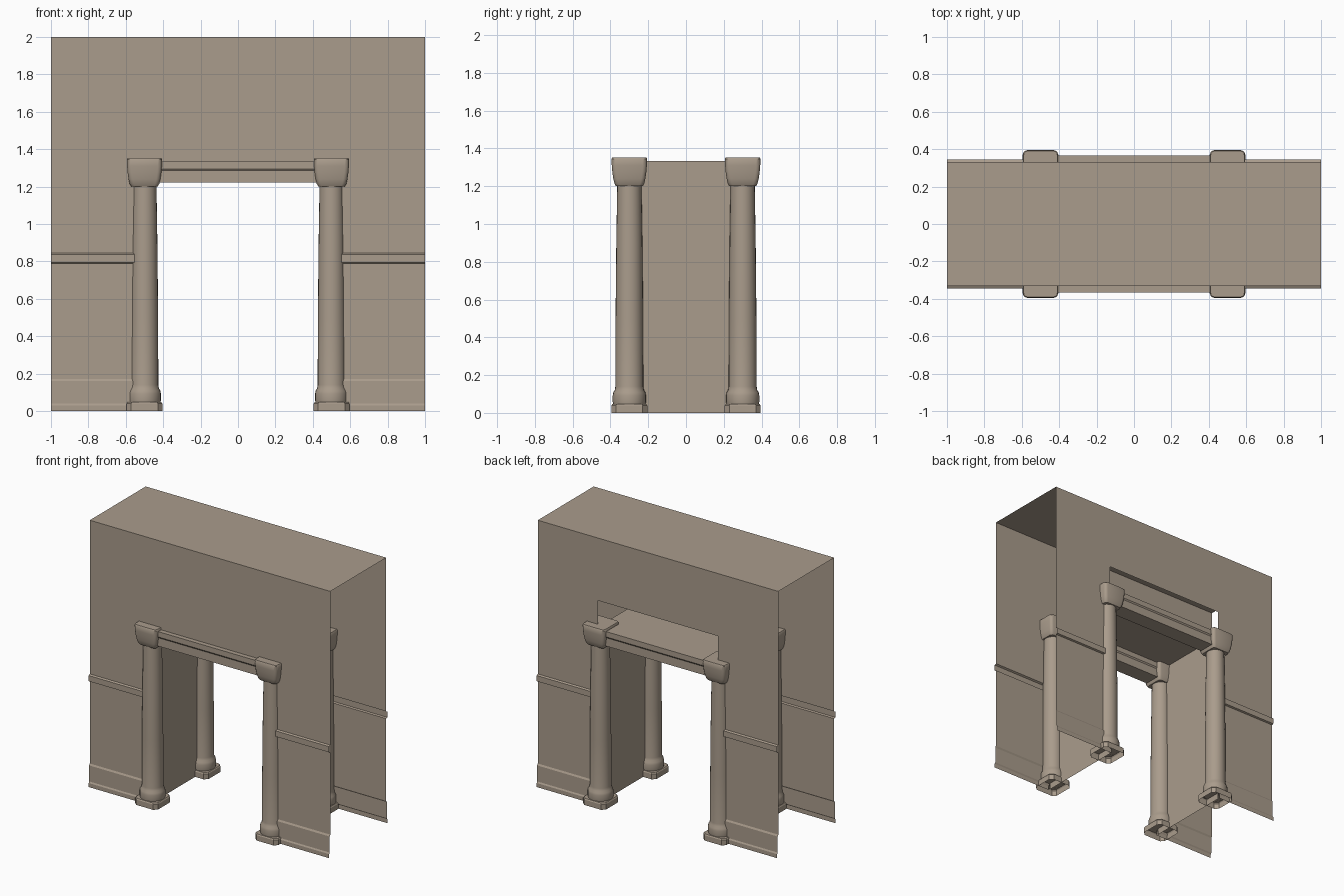
import bpy, bmesh, math

if "Cube" in bpy.data.objects:
    bpy.data.objects.remove(bpy.data.objects["Cube"])

stone = bpy.data.materials.new("warm_grey_stone")
stone.diffuse_color = (0.40, 0.332, 0.262, 1)
stone.use_nodes = True
stone.node_tree.nodes["Principled BSDF"].inputs["Base Color"].default_value = stone.diffuse_color


def make(name, verts, faces, smooth=False):
    me = bpy.data.meshes.new(name)
    me.from_pydata(verts, [], faces)
    bm = bmesh.new()
    bm.from_mesh(me)
    bmesh.ops.remove_doubles(bm, verts=bm.verts, dist=1e-5)
    bmesh.ops.recalc_face_normals(bm, faces=bm.faces)
    bm.to_mesh(me)
    bm.free()
    me.materials.append(stone)
    ob = bpy.data.objects.new(name, me)
    bpy.context.collection.objects.link(ob)
    if smooth:
        bpy.ops.object.select_all(action='DESELECT')
        ob.select_set(True)
        bpy.context.view_layer.objects.active = ob
        bpy.ops.object.shade_smooth_by_angle(angle=math.radians(35))
    return ob


def extrude_x(name, profile, x0, x1, closed=False):
    """Sweep a (y, z) profile along x."""
    n = len(profile)
    verts = [(x, y, z) for x in (x0, x1) for y, z in profile]
    faces = [(i, (i + 1) % n, n + (i + 1) % n, n + i)
             for i in range(n if closed else n - 1)]
    return make(name, verts, faces)


def loft(name, rings, cap_start=False, cap_end=False, smooth=True):
    """Skin a stack of rings that all have the same point count."""
    n = len(rings[0])
    verts = [p for r in rings for p in r]
    faces = [(k * n + i, k * n + (i + 1) % n, (k + 1) * n + (i + 1) % n, (k + 1) * n + i)
             for k in range(len(rings) - 1) for i in range(n)]
    if cap_start:
        faces.append(tuple(range(n)))
    if cap_end:
        faces.append(tuple(range(len(verts) - n, len(verts))))
    return make(name, verts, faces, smooth)


def circle(cx, cy, r, z, n=24):
    return [(cx + r * math.cos(2 * math.pi * i / n),
             cy + r * math.sin(2 * math.pi * i / n), z) for i in range(n)]


def round_square(cx, cy, h, c, z, steps=3):
    """Square of half size h with corners of radius c (steps=1 is a chamfer)."""
    pts = []
    for q, (sx, sy) in enumerate(((1, 1), (-1, 1), (-1, -1), (1, -1))):
        for k in range(steps + 1):
            a = math.pi / 2 * (q + k / steps)
            pts.append((cx + sx * (h - c) + c * math.cos(a),
                        cy + sy * (h - c) + c * math.sin(a), z))
    return pts


TOP, WALL = 2.0, 0.332
# wall section: skirting, then chair rail, then plain wall
section = [(0.345, 0), (0.345, 0.03), (0.339, 0.04), (0.339, 0.16), (WALL, 0.172),
           (WALL, 0.79), (0.345, 0.795), (0.345, 0.838), (WALL, 0.845), (WALL, TOP)]

for sy, face, hole_top in ((-1, "front", 1.30), (1, "back", 1.53)):
    # thin wall sheets beside and above the opening
    for sx, side in ((-1, "left"), (1, "right")):
        extrude_x(f"{face}_wall_{side}", [(sy * y, z) for y, z in section], sx * 0.5, sx)
    extrude_x(f"{face}_wall_over_door", [(sy * WALL, hole_top), (sy * WALL, TOP)], -0.5, 0.5)

    # lintel beam with a projecting cap
    beam = [(0.24, 1.222), (0.36, 1.222), (0.36, 1.285), (0.367, 1.295),
            (0.367, 1.335), (0.233, 1.335), (0.233, 1.295), (0.24, 1.285)]
    extrude_x(f"{face}_lintel", [(sy * y, z) for y, z in beam], -0.5, 0.5, True)

    # columns
    for sx, side in ((-1, "left"), (1, "right")):
        cx, cy, tag = sx * 0.5, sy * 0.3, f"{face}_{side}"
        loft(f"{tag}_plinth",
             [round_square(cx, cy, h, 0.024, z, 1)
              for h, z in ((0.095, 0), (0.095, 0.04), (0.09, 0.048))],
             cap_end=True, smooth=False)
        shaft = ((0.086, 0.047), (0.088, 0.06), (0.088, 0.092), (0.085, 0.108),
                 (0.077, 0.122), (0.074, 0.14), (0.073, 0.5), (0.069, 0.9), (0.064, 1.21))
        loft(f"{tag}_column", [circle(cx, cy, r, z) for r, z in shaft])
        cap = ((0.071, 1.2), (0.079, 1.215), (0.085, 1.24), (0.09, 1.275),
               (0.093, 1.31), (0.094, 1.345), (0.09, 1.352))
        loft(f"{tag}_capital", [round_square(cx, cy, h, 0.022, z) for h, z in cap],
             True, True)

# passage lining: two jambs and a ceiling
j = [(-0.5, 0), (-0.5, 1.333), (0.5, 1.333), (0.5, 0)]
make("passage_lining", [(x, y, z) for y in (-WALL, WALL) for x, z in j],
     [(i, i + 1, i + 5, i + 4) for i in range(3)])

# flat top of the wall
extrude_x("wall_top", [(-WALL, TOP), (WALL, TOP)], -1, 1)
